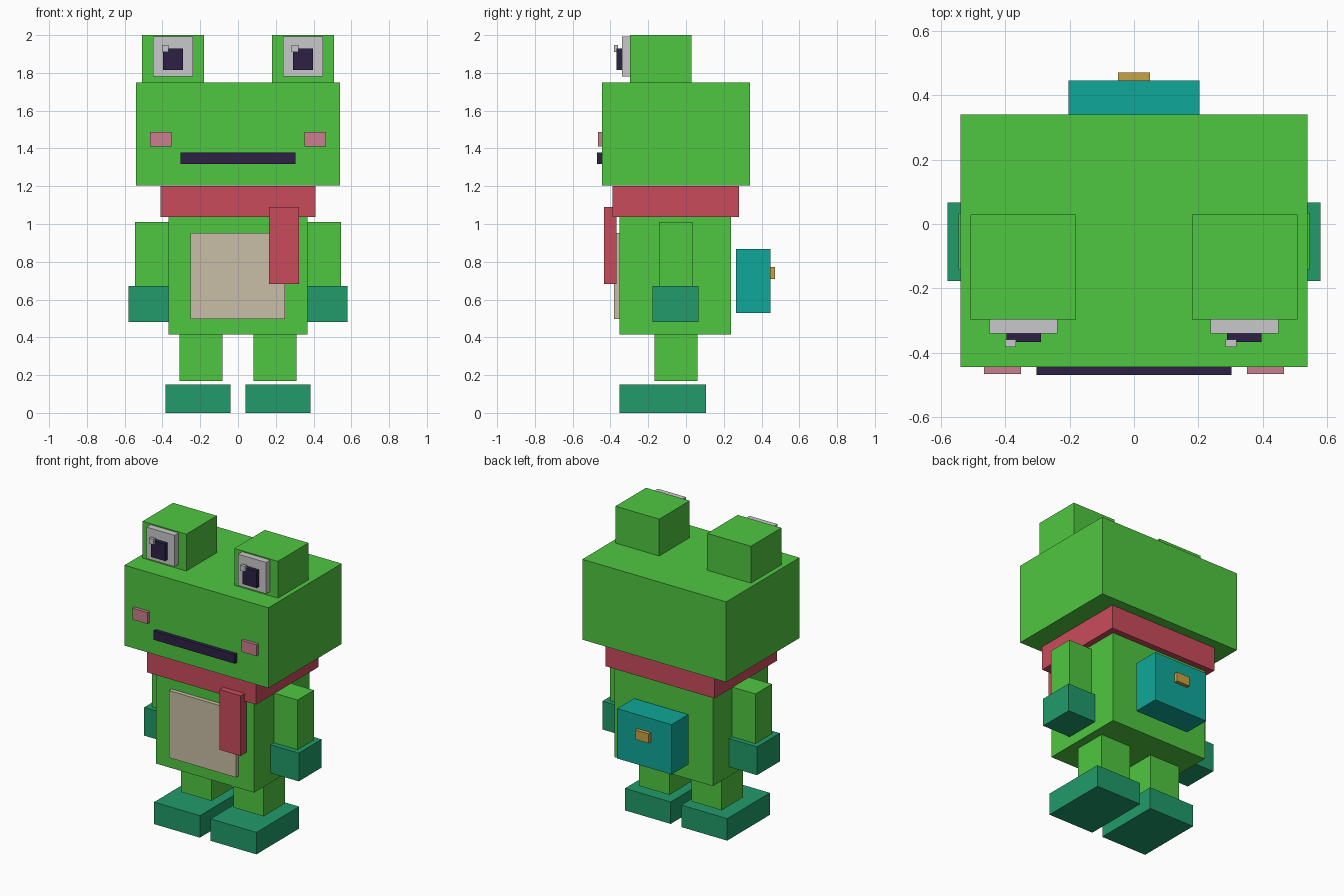
import bpy
import bmesh

if "Cube" in bpy.data.objects:
    bpy.data.objects.remove(bpy.data.objects["Cube"])


def linear(c):
    c /= 255
    return c / 12.92 if c <= 0.04045 else ((c + 0.055) / 1.055) ** 2.4


def material(name, r, g, b):
    m = bpy.data.materials.new(name)
    m.diffuse_color = (linear(r), linear(g), linear(b), 1)
    m.use_nodes = True
    m.node_tree.nodes["Principled BSDF"].inputs["Base Color"].default_value = m.diffuse_color
    return m


GREEN = material("leaf green", 79, 198, 64)
DEEP = material("deep green", 33, 155, 106)
RED = material("scarf red", 201, 75, 91)
CREAM = material("belly cream", 201, 190, 167)
WHITE = material("eye white", 201, 201, 203)
DARK = material("dark purple", 45, 33, 69)
PINK = material("cheek pink", 204, 127, 143)
TEAL = material("pack teal", 15, 167, 153)
GOLD = material("clasp gold", 201, 162, 68)


def box(name, mat, x, y, z):
    """Box spanning the given (min, max) ranges."""
    bm = bmesh.new()
    bmesh.ops.create_cube(bm, size=1)
    for v in bm.verts:
        v.co = [lo + (c + 0.5) * (hi - lo) for c, (lo, hi) in zip(v.co, (x, y, z))]
    mesh = bpy.data.meshes.new(name)
    bm.to_mesh(mesh)
    bm.free()
    mesh.materials.append(mat)
    obj = bpy.data.objects.new(name, mesh)
    bpy.context.collection.objects.link(obj)
    return obj


def pair(name, mat, x, y, z):
    """Mirrored boxes on both sides of the body."""
    box(name + "_right", mat, x, y, z)
    box(name + "_left", mat, (-x[1], -x[0]), y, z)


# Head and face
box("head", GREEN, (-0.54, 0.54), (-0.445, 0.34), (1.205, 1.75))
box("mouth", DARK, (-0.304, 0.304), (-0.47, -0.44), (1.317, 1.378))
pair("cheek", PINK, (0.352, 0.466), (-0.467, -0.44), (1.41, 1.487))
pair("eye_bump", GREEN, (0.18, 0.508), (-0.297, 0.03), (1.74, 2.0))
pair("eye_white", WHITE, (0.238, 0.449), (-0.34, -0.295), (1.78, 1.993))
pair("pupil", DARK, (0.29, 0.397), (-0.367, -0.335), (1.815, 1.93))
# Both eye glints sit on the same side
for side, x in (("left", -0.402), ("right", 0.284)):
    box("eye_glint_" + side, WHITE, (x, x + 0.035), (-0.382, -0.36), (1.91, 1.947))

# Body and scarf
box("torso", GREEN, (-0.368, 0.368), (-0.352, 0.238), (0.415, 1.1))
box("belly_patch", CREAM, (-0.252, 0.25), (-0.38, -0.35), (0.497, 0.952))
box("scarf", RED, (-0.409, 0.409), (-0.39, 0.28), (1.037, 1.2))
box("scarf_tail", RED, (0.163, 0.323), (-0.433, -0.368), (0.682, 1.09))

# Limbs
pair("arm", GREEN, (0.365, 0.546), (-0.142, 0.034), (0.66, 1.01))
pair("hand", DEEP, (0.34, 0.58), (-0.177, 0.067), (0.481, 0.673))
pair("leg", GREEN, (0.082, 0.31), (-0.168, 0.06), (0.168, 0.42))
pair("foot", DEEP, (0.04, 0.384), (-0.351, 0.107), (0.0, 0.149))

# Backpack
box("backpack", TEAL, (-0.204, 0.204), (0.265, 0.447), (0.53, 0.868))
box("backpack_clasp", GOLD, (-0.05, 0.05), (0.44, 0.472), (0.71, 0.773))
